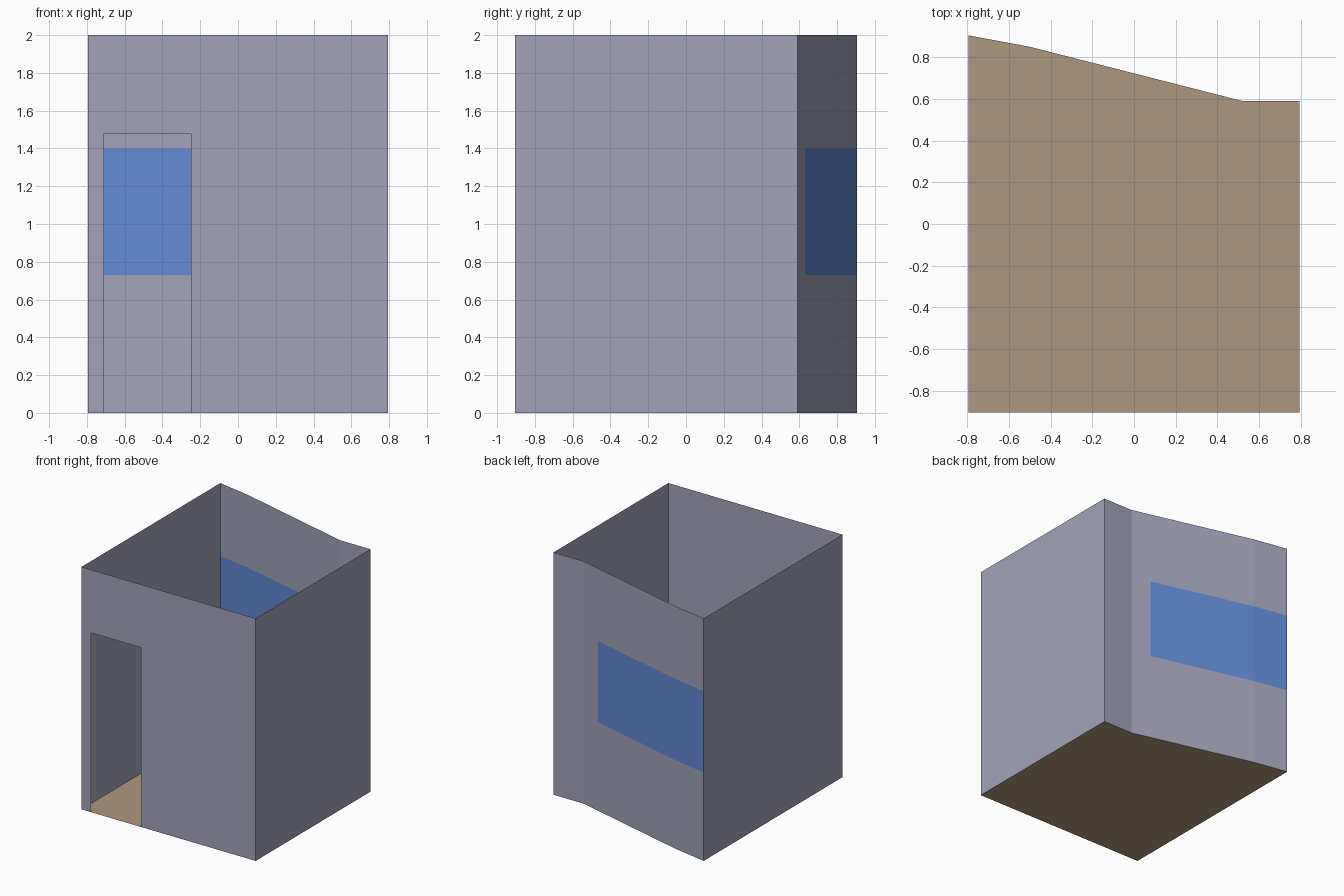
import bpy
import bmesh

if "Cube" in bpy.data.objects:
    bpy.data.objects.remove(bpy.data.objects["Cube"])


def material(name, rgb):
    m = bpy.data.materials.new(name)
    m.diffuse_color = (*rgb, 1.0)
    m.use_nodes = True
    m.node_tree.nodes["Principled BSDF"].inputs["Base Color"].default_value = m.diffuse_color
    return m


wall_mat = material("grey lilac wall", (0.36, 0.365, 0.485))
glass_mat = material("blue window", (0.118, 0.25, 0.65))
floor_mat = material("tan floor", (0.43, 0.31, 0.21))


def finish(name, bm, mat):
    bmesh.ops.remove_doubles(bm, verts=bm.verts, dist=1e-5)
    mesh = bpy.data.meshes.new(name)
    bm.to_mesh(mesh)
    bm.free()
    mesh.materials.append(mat)
    obj = bpy.data.objects.new(name, mesh)
    bpy.context.collection.objects.link(obj)
    return obj


def sheet(name, path, levels, mat, keep=lambda i, j: True):
    """Vertical sheet along a plan path, split at the given heights."""
    bm = bmesh.new()
    for i, (a, b) in enumerate(zip(path, path[1:])):
        for j, (lo, hi) in enumerate(zip(levels, levels[1:])):
            if keep(i, j):
                bm.faces.new([bm.verts.new((*p, z)) for p, z in
                              ((a, lo), (b, lo), (b, hi), (a, hi))])
    return finish(name, bm, mat)


W, D, H = 0.795, 0.905, 2.0
front_left, front_right = (-W, -D), (W, -D)
# back wall plan, running right to left so the faces point outward
kink_right, kink_left = (0.52, 0.59), (-0.50, 0.85)
window_end = (0.36, 0.631)
back = [(W, 0.59), kink_right, window_end, kink_left, (-W, D)]

# floor
bm = bmesh.new()
outline = [front_left, front_right, back[0], kink_right, kink_left, back[-1]]
bm.faces.new([bm.verts.new((x, y, 0)) for x, y in outline])
finish("floor", bm, floor_mat)

# side walls
sheet("right_wall", [front_right, back[0]], [0, H], wall_mat)
sheet("left_wall", [back[-1], front_left], [0, H], wall_mat)

# front wall with an open doorway
sheet("front_wall", [front_left, (-0.71, -D), (-0.25, -D), front_right],
      [0, 1.48, H], wall_mat, lambda i, j: not (i == 1 and j == 0))

# back wall around the window band, and the window filling it
levels = [0, 0.73, 1.40, H]
sheet("back_wall", back, levels, wall_mat, lambda i, j: not (i >= 2 and j == 1))
sheet("window", back[2:], levels[1:3], glass_mat)
